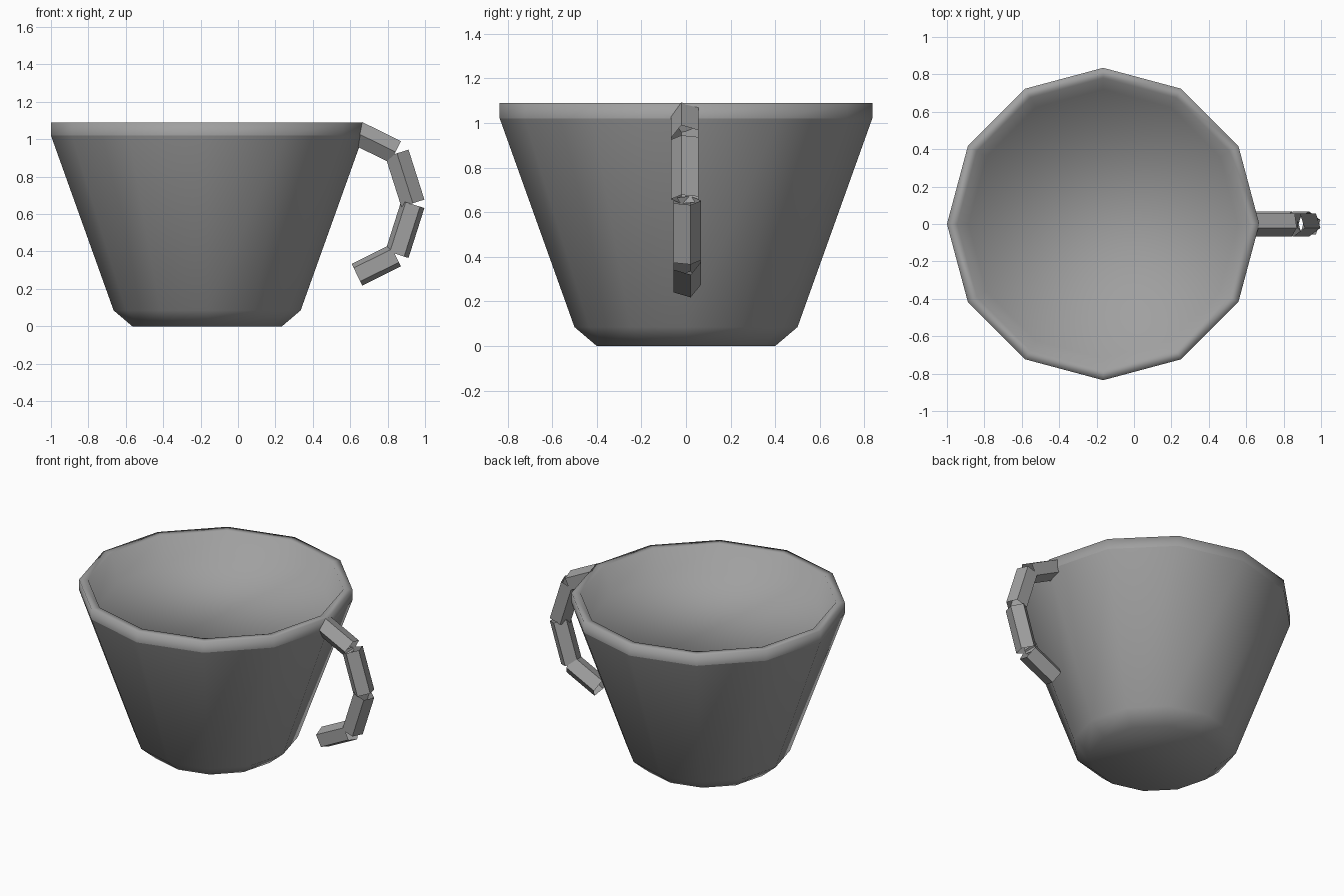
import bpy, bmesh, math
from mathutils import Vector

if "Cube" in bpy.data.objects:
    bpy.data.objects.remove(bpy.data.objects["Cube"])

grey = bpy.data.materials.new("warm_grey")
grey.diffuse_color = (0.35, 0.35, 0.35, 1)
grey.use_nodes = True
grey.node_tree.nodes["Principled BSDF"].inputs["Base Color"].default_value = grey.diffuse_color


def finish(name, bm):
    me = bpy.data.meshes.new(name)
    bm.to_mesh(me)
    bm.free()
    me.materials.append(grey)
    ob = bpy.data.objects.new(name, me)
    bpy.context.collection.objects.link(ob)
    return ob


# Cup: 12-sided turned profile (radius, z), closed by base and liquid surface
SIDES, CX = 12, -0.165
RIM_Z = 1.02
profile = [(0.40, 0), (0.50, 0.085), (0.835, RIM_Z), (0.835, 1.09),
           (0.78, 1.09), (0.72, 0.922)]
bm = bmesh.new()
rings = []
for r, z in profile:
    rings.append([bm.verts.new((CX + r * math.cos(a), r * math.sin(a), z))
                  for a in (math.tau * i / SIDES for i in range(SIDES))])
for lo, hi in zip(rings, rings[1:]):
    for i in range(SIDES):
        j = (i + 1) % SIDES
        bm.faces.new((lo[i], lo[j], hi[j], hi[i]))
bm.faces.new(rings[0][::-1])
bm.faces.new(rings[-1])
for f in bm.faces:
    f.smooth = True
# Smooth wall, with sharp base, rim band and liquid edges
for e in bm.edges:
    at_rim = all(abs(v.co.z - RIM_Z) < 1e-4 for v in e.verts)
    e.smooth = not (at_rim or e.calc_face_angle() > math.radians(32))
finish("cup_body", bm)


# Handle: open five-sided tubes, lower half is the upper half turned over
def tube(name, start, end, side):
    a, b = Vector((start[0], 0, start[1])), Vector((end[0], 0, end[1]))
    d = (b - a).normalized()
    u = Vector((0, side, 0))
    w = d.cross(u)
    bm = bmesh.new()
    offs = [0.068 * (u * math.cos(t) + w * math.sin(t))
            for t in (math.tau * i / 5 for i in range(5))]
    ra = [bm.verts.new(a + o) for o in offs]
    rb = [bm.verts.new(b + o) for o in offs]
    for i in range(5):
        j = (i + 1) % 5
        bm.faces.new((ra[i], ra[j], rb[j], rb[i]))
    finish(name, bm)


MID_Z = 0.655
upper = [((0.636, 1.034), (0.842, 0.932)), ((0.85, 0.925), (0.935, 0.658))]
for n, (s, e) in enumerate(upper, 1):
    tube(f"handle_upper_{n}", s, e, -1)
    tube(f"handle_lower_{n}", (s[0], 2 * MID_Z - s[1]),
         (e[0], 2 * MID_Z - e[1]), 1)
